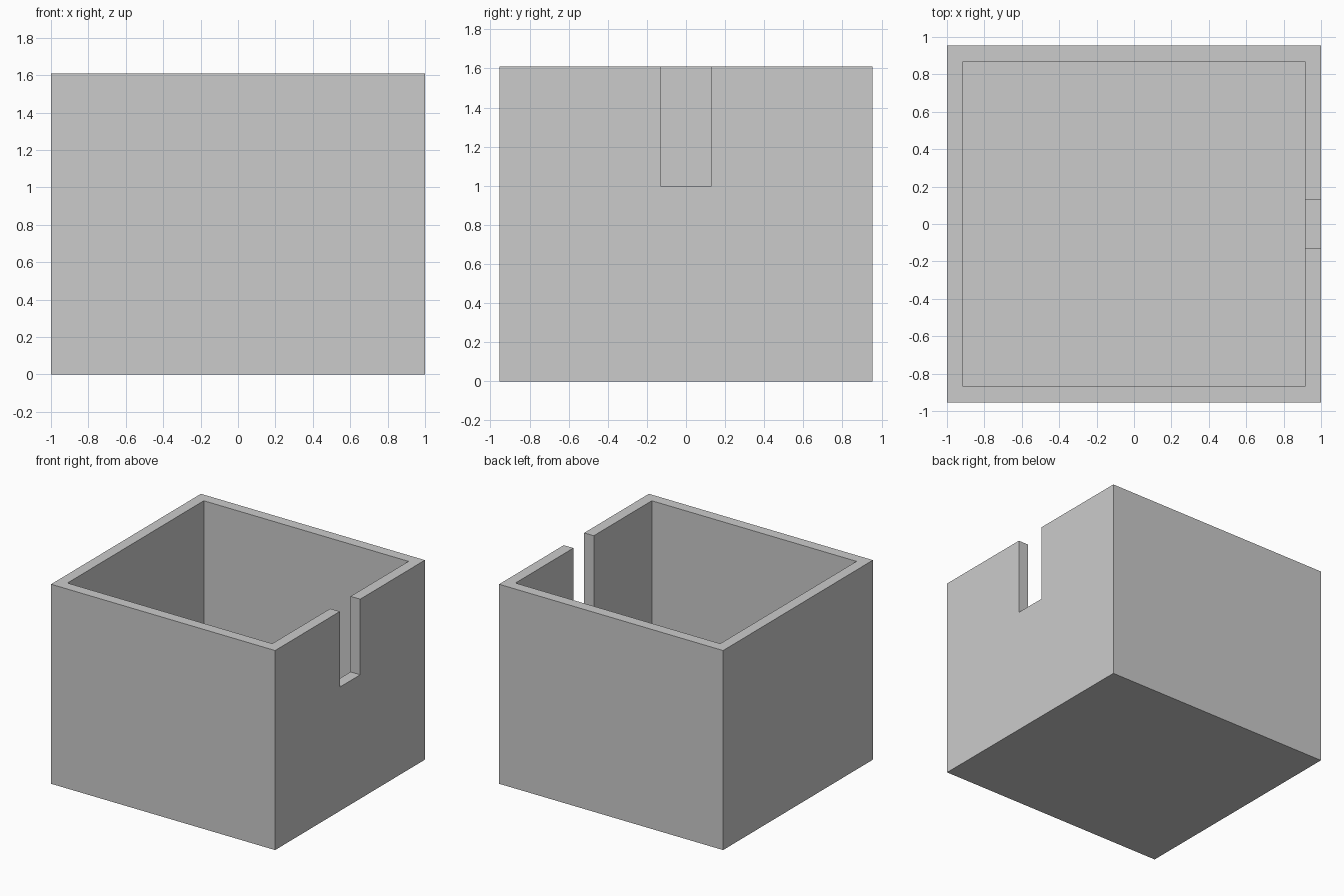
import bpy

if "Cube" in bpy.data.objects:
    bpy.data.objects.remove(bpy.data.objects["Cube"], do_unlink=True)

WIDTH, DEPTH, HEIGHT = 2.0, 1.91, 1.61
WALL = 0.086
SLOT_WIDTH, SLOT_BOTTOM = 0.26, 1.0
ABOVE = 0.2  # how far the cutters pass the rim

grey = bpy.data.materials.new("light_grey")
grey.use_nodes = True
colour = (0.6, 0.6, 0.6, 1)
grey.diffuse_color = colour
grey.node_tree.nodes["Principled BSDF"].inputs["Base Color"].default_value = colour


def block(name, x, y, z):
    """Add a box spanning the given (low, high) ranges."""
    spans = (x, y, z)
    bpy.ops.mesh.primitive_cube_add(size=1, location=[(a + b) / 2 for a, b in spans])
    obj = bpy.context.object
    obj.name = name
    obj.scale = [b - a for a, b in spans]
    bpy.ops.object.transform_apply(location=True, rotation=False, scale=True)
    obj.data.materials.append(grey)
    return obj


def cut(target, cutter):
    """Subtract the cutter from the target and discard it."""
    cutter.hide_render = True
    mod = target.modifiers.new(cutter.name, "BOOLEAN")
    mod.operation, mod.solver, mod.object = "DIFFERENCE", "EXACT", cutter
    bpy.context.view_layer.objects.active = target
    bpy.ops.object.modifier_apply(modifier=mod.name)
    bpy.data.objects.remove(cutter, do_unlink=True)


# Open box body
hx, hy = WIDTH / 2, DEPTH / 2
box = block("open_box", (-hx, hx), (-hy, hy), (0, HEIGHT))

# Hollow interior
cut(box, block("cavity_cutter", (WALL - hx, hx - WALL), (WALL - hy, hy - WALL),
               (WALL, HEIGHT + ABOVE)))

# Cable slot in the +x wall
cut(box, block("slot_cutter", (hx - 2 * WALL, hx + WALL),
               (-SLOT_WIDTH / 2, SLOT_WIDTH / 2), (SLOT_BOTTOM, HEIGHT + ABOVE)))
